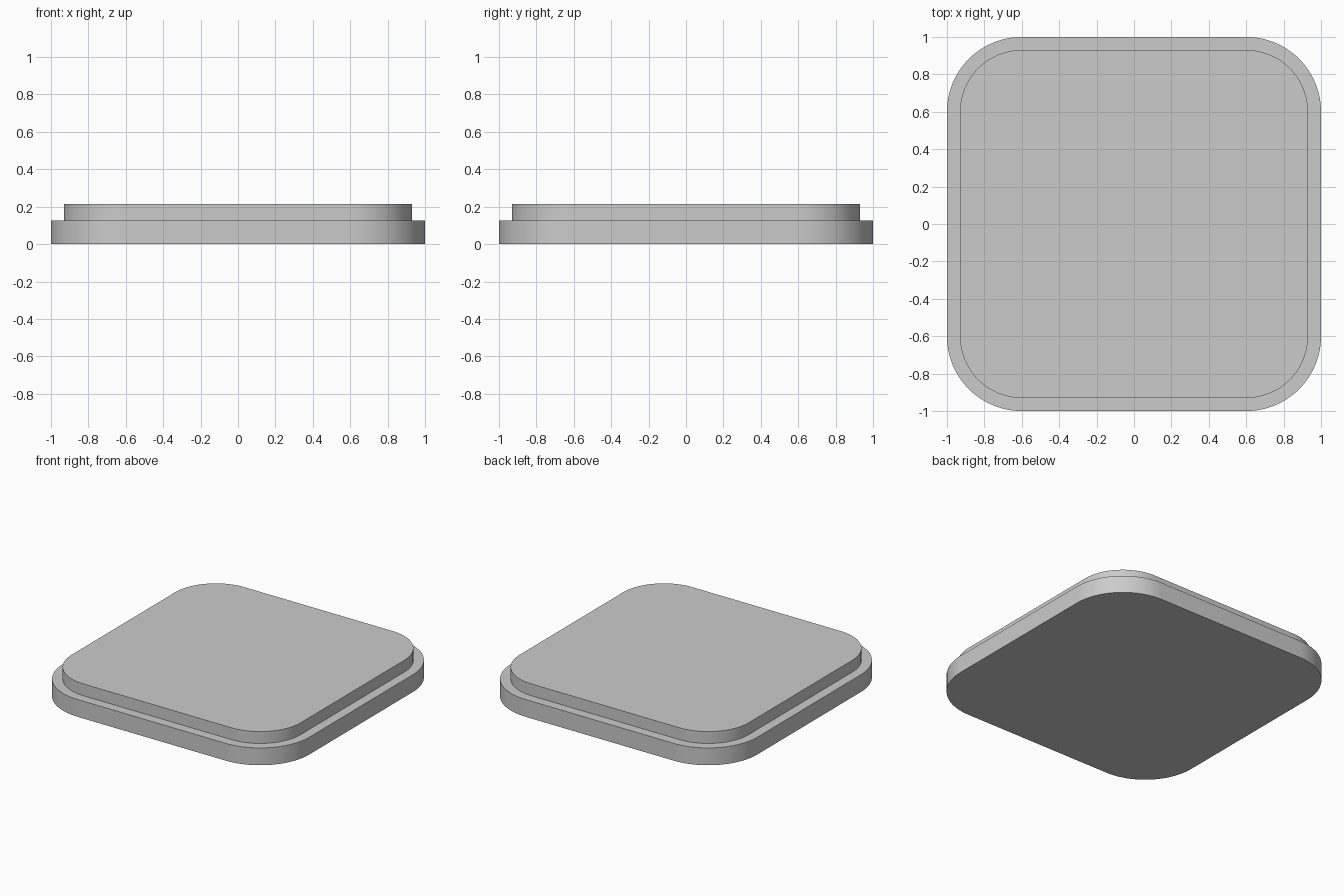
import bpy, bmesh
from math import cos, sin, pi, radians

if "Cube" in bpy.data.objects:
    bpy.data.objects.remove(bpy.data.objects["Cube"])

CORNER = 0.6     # distance of corner arc centres from the axes
SEGMENTS = 24    # segments per rounded corner


def rounded_ring(bm, half, z):
    """Rounded-square loop of vertices at height z."""
    ring = []
    radius = half - CORNER
    for quarter, (sx, sy) in enumerate([(1, 1), (-1, 1), (-1, -1), (1, -1)]):
        for i in range(SEGMENTS + 1):
            a = (quarter + i / SEGMENTS) * pi / 2
            ring.append(bm.verts.new((sx * CORNER + radius * cos(a),
                                      sy * CORNER + radius * sin(a), z)))
    return ring


def stepped_slab(name, profile):
    """Closed solid made by joining rounded rings of (half width, z)."""
    bm = bmesh.new()
    rings = [rounded_ring(bm, half, z) for half, z in profile]
    n = len(rings[0])
    for low, high in zip(rings, rings[1:]):
        for i in range(n):
            j = (i + 1) % n
            bm.faces.new((low[i], low[j], high[j], high[i]))
    bm.faces.new(rings[0][::-1])
    bm.faces.new(rings[-1])
    mesh = bpy.data.meshes.new(name)
    bm.to_mesh(mesh)
    bm.free()
    obj = bpy.data.objects.new(name, mesh)
    bpy.context.collection.objects.link(obj)
    bpy.context.view_layer.objects.active = obj
    obj.select_set(True)
    bpy.ops.object.shade_smooth_by_angle(angle=radians(30))
    return obj


# Wide lower slab, narrow ledge, raised upper slab
stepped_slab("stepped_plate",
             [(1.0, 0.0), (1.0, 0.127), (0.93, 0.127), (0.93, 0.214)])
